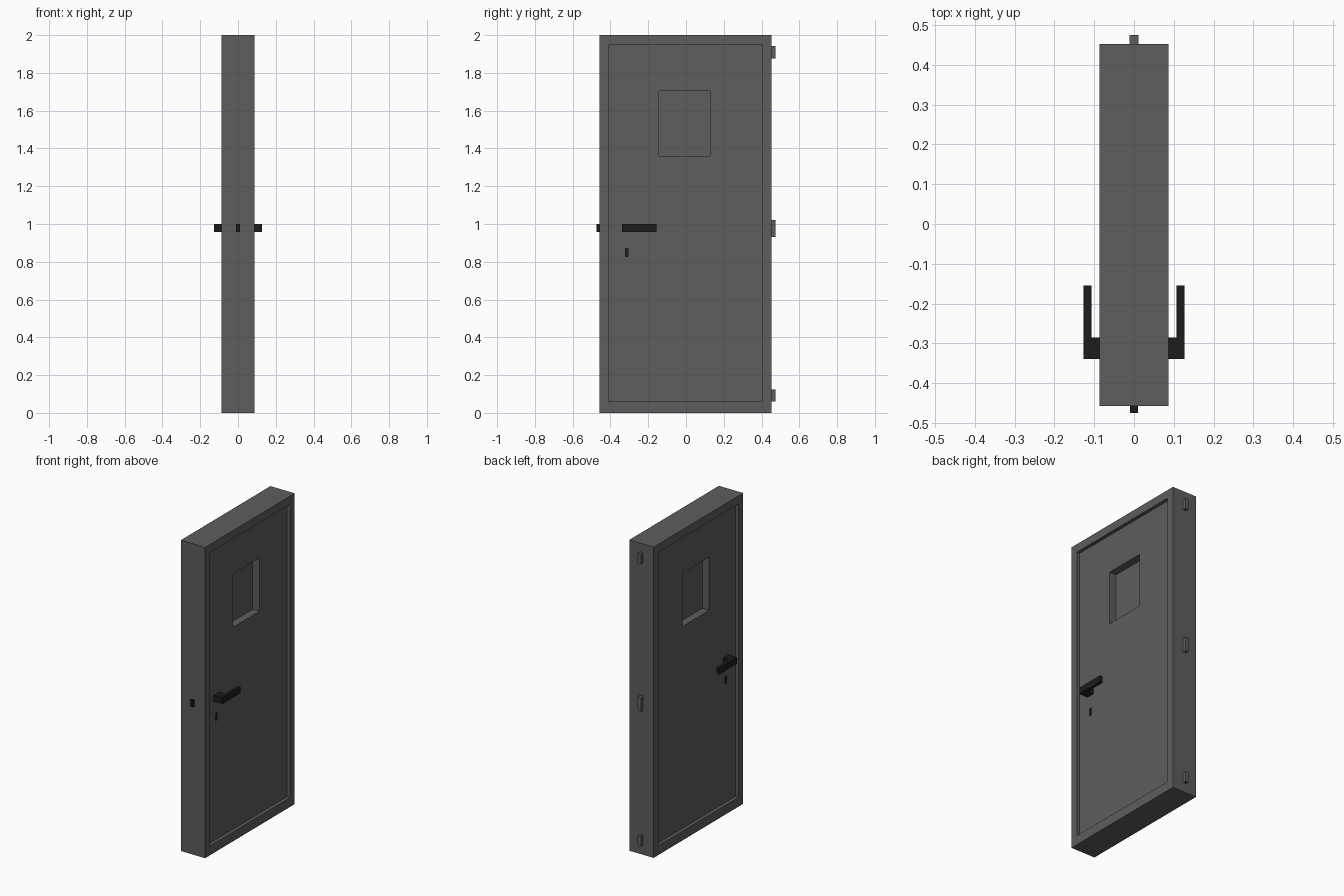
import bpy, bmesh

if "Cube" in bpy.data.objects:
    bpy.data.objects.remove(bpy.data.objects["Cube"])


def material(name, value):
    m = bpy.data.materials.new(name)
    m.diffuse_color = (value, value, value, 1)
    m.use_nodes = True
    m.node_tree.nodes["Principled BSDF"].inputs["Base Color"].default_value = m.diffuse_color
    return m


steel = material("dark_grey_steel", 0.11)
black = material("black_metal", 0.012)


def finish(name, bm, mat):
    bmesh.ops.recalc_face_normals(bm, faces=bm.faces)
    me = bpy.data.meshes.new(name)
    bm.to_mesh(me)
    bm.free()
    me.materials.append(mat)
    ob = bpy.data.objects.new(name, me)
    bpy.context.collection.objects.link(ob)
    return ob


def box(name, x, y, z, mat):
    bm = bmesh.new()
    bmesh.ops.create_cube(bm, size=1)
    for v in bm.verts:
        v.co = [a + (b - a) * (c + 0.5) for (a, b), c in zip((x, y, z), v.co)]
    return finish(name, bm, mat)


def mirror_x(ob):
    ob.modifiers.new("both_sides", 'MIRROR').use_axis[0] = True


def lathe_rects(name, steps, mat):
    """Closed solid skinned through rectangles (x, y0, y1, z0, z1)."""
    bm = bmesh.new()
    rings = []
    for x, (y0, y1, z0, z1) in steps:
        rings.append([bm.verts.new((x, y, z)) for y, z in
                      ((y0, z0), (y1, z0), (y1, z1), (y0, z1))])
    for a, b in zip(rings, rings[1:]):
        for i in range(4):
            j = (i + 1) % 4
            bm.faces.new((a[i], a[j], b[j], b[i]))
    bm.faces.new(rings[0])
    bm.faces.new(rings[-1])
    return finish(name, bm, mat)


# Door slab: frame rim, recessed panel and deeper window recess on both sides
outer = (-0.458, 0.453, 0.0, 2.0)
panel = (-0.41, 0.404, 0.06, 1.947)
window = (-0.143, 0.127, 1.36, 1.703)
half = [(0.016, window), (0.065, window), (0.065, panel),
        (0.0865, panel), (0.0865, outer)]
lathe_rects("door_slab", [(-x, r) for x, r in half] + half[::-1], steel)

# Hinges on the +y edge
for i, z in enumerate(((0.06, 0.125), (0.93, 1.02), (1.877, 1.943))):
    box(f"hinge_{i + 1}", (-0.011, 0.011), (0.445, 0.475), z, steel)

# Latch on the -y edge
box("latch", (-0.01, 0.01), (-0.475, -0.45), (0.957, 0.999), black)

# Lever handles: L-shaped outline extruded upwards, mirrored
outline = [(0.06, -0.34), (0.1265, -0.34), (0.1265, -0.155),
           (0.107, -0.155), (0.107, -0.285), (0.06, -0.285)]
bm = bmesh.new()
face = bm.faces.new([bm.verts.new((x, y, 0.957)) for x, y in outline])
ext = bmesh.ops.extrude_face_region(bm, geom=[face], use_keep_orig=True)
bmesh.ops.translate(bm, vec=(0, 0, 0.042),
                    verts=[g for g in ext["geom"] if isinstance(g, bmesh.types.BMVert)])
mirror_x(finish("handles", bm, black))

# Keyholes, mirrored
mirror_x(box("keyholes", (0.06, 0.068), (-0.322, -0.304), (0.826, 0.873), black))
